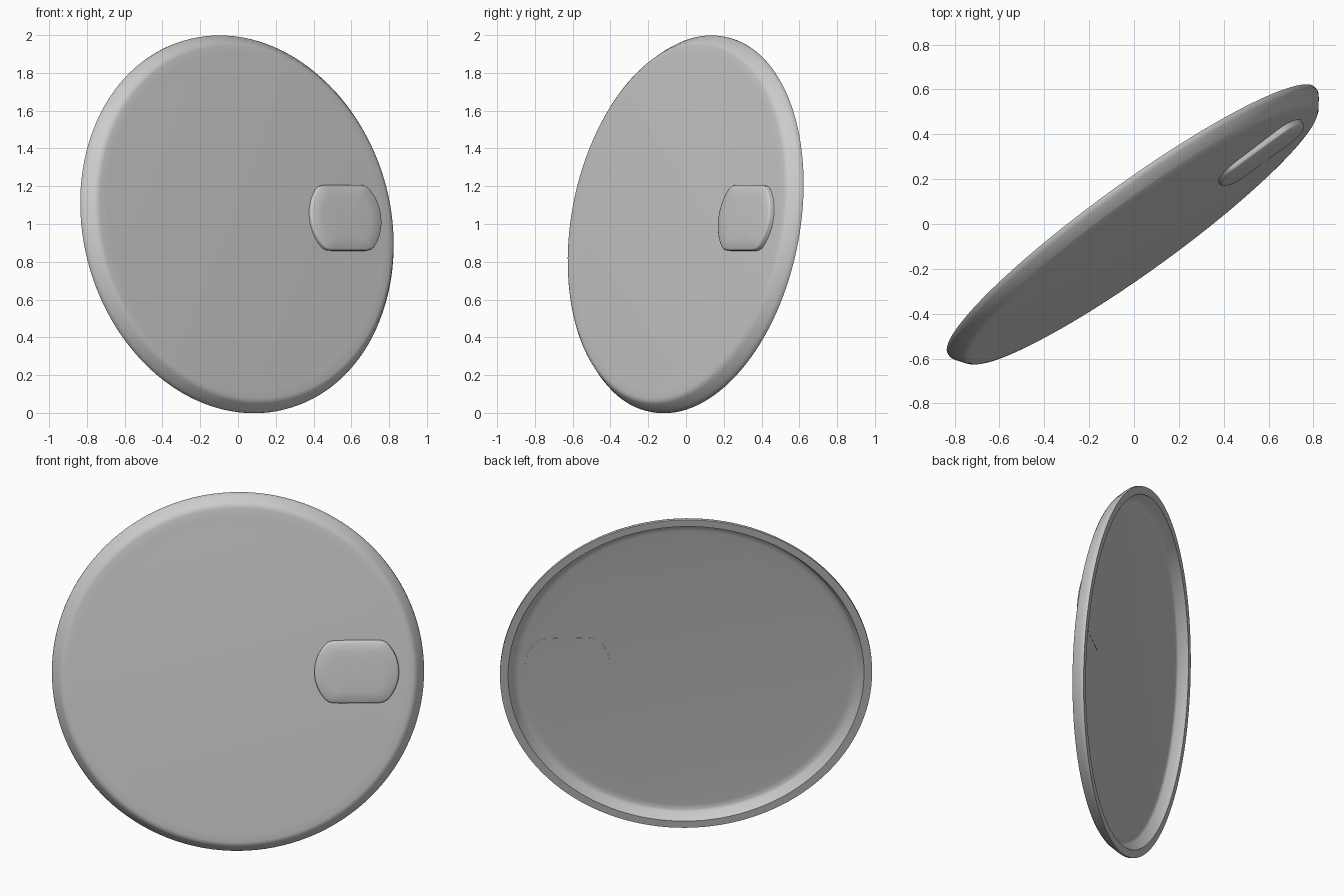
import bpy, bmesh, math
from mathutils import Vector, Matrix

if "Cube" in bpy.data.objects:
    bpy.data.objects.remove(bpy.data.objects["Cube"])

# Tilted frame of the disc: normal points front, right and slightly up
n = Vector((0.58, -0.80, 0.16)).normalized()
u = Vector((-n.y, n.x, 0)).normalized()
v = n.cross(u)
FRAME = Matrix.Translation((0, 0, 1)) @ Matrix((u, v, n)).transposed().to_4x4()
RIM, EDGE = 1.012, 0.965


def finish(bm, name, angle):
    bmesh.ops.recalc_face_normals(bm, faces=bm.faces)
    bm.transform(FRAME)
    mesh = bpy.data.meshes.new(name)
    bm.to_mesh(mesh)
    bm.free()
    ob = bpy.data.objects.new(name, mesh)
    bpy.context.collection.objects.link(ob)
    bpy.ops.object.select_all(action='DESELECT')
    bpy.context.view_layer.objects.active = ob
    ob.select_set(True)
    bpy.ops.object.shade_smooth_by_angle(angle=math.radians(angle))
    return ob


def front_height(r):
    return 0.062 + 0.018 * (1 - (r / EDGE) ** 2)


# Hollow dish: gently domed front, sloped rim, flat back lip, recessed floor
SHELL = 0.022
steps = [0, 0.2, 0.4, 0.6, 0.8, 0.9]
profile = [(r, front_height(r)) for r in steps]
profile += [(0.945, 0.0635), (0.962, 0.060), (0.975, 0.050), (1.004, 0.010),
            (RIM, -0.004), (RIM, -0.018), (0.968, -0.018), (0.940, 0.032), (0.928, 0.040)]
profile += [(r, front_height(r) - SHELL) for r in reversed(steps)]
bm = bmesh.new()
verts = [bm.verts.new((r, 0, z)) for r, z in profile]
edges = [bm.edges.new(p) for p in zip(verts, verts[1:])]
bmesh.ops.spin(bm, geom=verts + edges, cent=(0, 0, 0), axis=(0, 0, 1),
               angle=math.tau, steps=128)
bmesh.ops.remove_doubles(bm, verts=bm.verts, dist=1e-5)
finish(bm, "dish", 40)

# Handle pad: circle cut by two parallel flats, with rounded corners
CX, CY, RAD, FLAT = 0.644, 0.02, 0.23, 0.176


def pad_outline(inset, count=96):
    pts = []
    for i in range(count):
        a = math.tau * i / count
        c, s = abs(math.cos(a)), abs(math.sin(a))
        # soft minimum of circle and flats rounds the corners
        k = 24
        r = ((1 / RAD) ** k + (s / FLAT) ** k) ** (-1 / k) - inset
        pts.append((CX + r * math.cos(a), CY + r * math.sin(a)))
    return pts


bm = bmesh.new()
base = front_height(CX) - SHELL - 0.001
rings = []
for inset, z in [(0, None), (0, 0.088), (0.003, 0.094), (0.010, 0.098),
                 (0.07, 0.101), (0.13, 0.103)]:
    ring = []
    for x, y in pad_outline(inset):
        back = front_height(math.hypot(x, y)) - SHELL - 0.001
        ring.append(bm.verts.new((x, y, back if z is None else z)))
    rings.append(ring)
for a, b in zip(rings, rings[1:]):
    for i in range(len(a)):
        j = (i + 1) % len(a)
        bm.faces.new((a[i], a[j], b[j], b[i]))
bm.faces.new(rings[-1])
# back cap follows the floor of the dish
hub = bm.verts.new((CX, CY, base))
for i in range(len(rings[0])):
    bm.faces.new((hub, rings[0][i], rings[0][i - 1]))
finish(bm, "handle_pad", 50)
